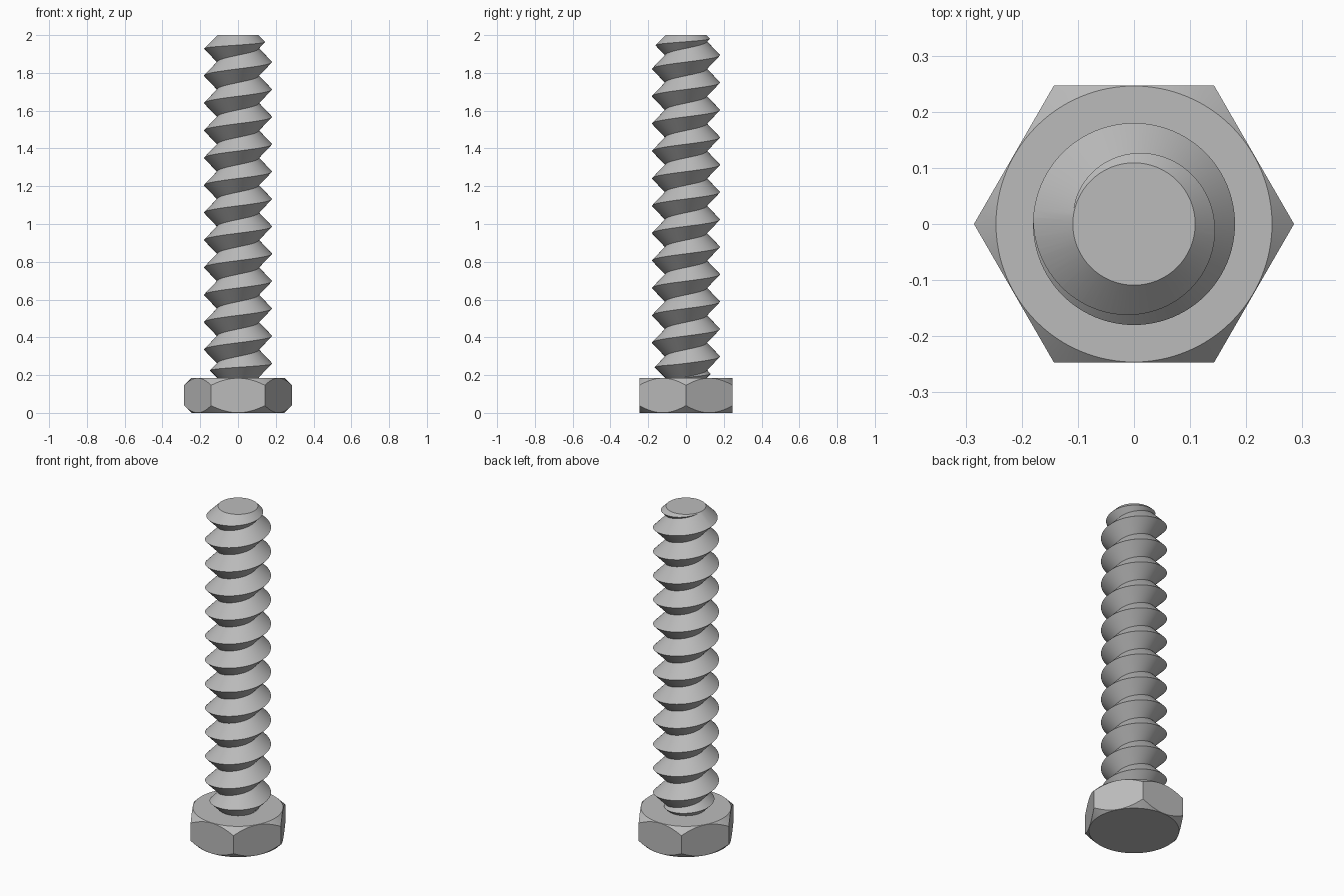
import bpy
import bmesh
from math import cos, sin, pi, tau

cube = bpy.data.objects.get("Cube")
if cube:
    bpy.data.objects.remove(cube, do_unlink=True)

HEAD_TOP, TOP = 0.185, 2.0
ROOT, CREST, PITCH = 0.11, 0.18, 0.145
FLAT = 0.247                      # half the width across the hexagon flats
SEGS = 96

steel = bpy.data.materials.new("grey_steel")
steel.use_nodes = True
steel.diffuse_color = (0.5, 0.5, 0.5, 1)
steel.node_tree.nodes["Principled BSDF"].inputs["Base Color"].default_value = (0.5, 0.5, 0.5, 1)


def make_object(name, bm):
    bmesh.ops.recalc_face_normals(bm, faces=bm.faces)
    mesh = bpy.data.meshes.new(name)
    bm.to_mesh(mesh)
    bm.free()
    mesh.materials.append(steel)
    obj = bpy.data.objects.new(name, mesh)
    bpy.context.collection.objects.link(obj)
    return obj


def lathe(name, profile, segs):
    """Closed solid of revolution from (radius, height) pairs."""
    bm = bmesh.new()
    rings = [[bm.verts.new((r * cos(tau * i / segs), r * sin(tau * i / segs), z))
              for i in range(segs)] for r, z in profile]
    for low, high in zip(rings, rings[1:]):
        for i in range(segs):
            j = (i + 1) % segs
            bm.faces.new((low[i], low[j], high[j], high[i]))
    bm.faces.new(rings[0])
    bm.faces.new(rings[-1])
    return make_object(name, bm)


def helical_rod(name):
    """Right-handed V thread, longer than needed at both ends."""
    bm = bmesh.new()
    turns = 15
    start = HEAD_TOP + 0.005 - PITCH * 1.5      # a crest height at angle zero
    total = SEGS * turns

    def helix(radius, lift):
        return [bm.verts.new((radius * cos(tau * i / SEGS), radius * sin(tau * i / SEGS),
                              start + lift + PITCH * i / SEGS)) for i in range(total + 1)]

    crest = helix(CREST, 0)
    root = helix(ROOT, PITCH / 2)
    for i in range(total):
        bm.faces.new((crest[i], crest[i + 1], root[i + 1], root[i]))
        if i + SEGS < total:
            bm.faces.new((root[i], root[i + 1], crest[i + SEGS + 1], crest[i + SEGS]))
    # Fan caps closing the two stepped ends
    rim = [e for e in bm.edges if e.is_boundary]
    middle = start + PITCH * turns / 2
    for upper in (False, True):
        z = start + PITCH * (turns + 1) if upper else start - PITCH
        hub = bm.verts.new((0, 0, z))
        for e in rim:
            if (e.verts[0].co.z > middle) == upper:
                bm.faces.new((e.verts[0], e.verts[1], hub))
    return make_object(name, bm)


def trim(obj, cutter):
    """Keep only what lies inside the cutter, then smooth the round faces."""
    cutter.hide_render = True
    mod = obj.modifiers.new("trim", "BOOLEAN")
    mod.operation, mod.solver, mod.object = "INTERSECT", "EXACT", cutter
    bpy.ops.object.select_all(action="DESELECT")
    obj.select_set(True)
    bpy.context.view_layer.objects.active = obj
    bpy.ops.object.modifier_apply(modifier=mod.name)
    bpy.data.objects.remove(cutter, do_unlink=True)
    bpy.ops.object.shade_smooth_by_angle(angle=pi / 7)


# Hexagonal head, its corners chamfered at top and bottom
head = lathe("hex_head", [(FLAT / cos(pi / 6), 0), (FLAT / cos(pi / 6), HEAD_TOP)], 6)
half = HEAD_TOP / 2
trim(head, lathe("head_chamfer", [(FLAT - 0.001, 0), (FLAT + half, half),
                                  (FLAT - 0.001, HEAD_TOP)], SEGS))

# Threaded shank, chamfered down to the root at both ends
shank = helical_rod("threaded_shank")
end, reach = ROOT - 0.001, 0.1
trim(shank, lathe("shank_chamfer", [(end, HEAD_TOP), (end + reach, HEAD_TOP + reach),
                                    (end + reach, TOP - reach), (end, TOP)], SEGS))
